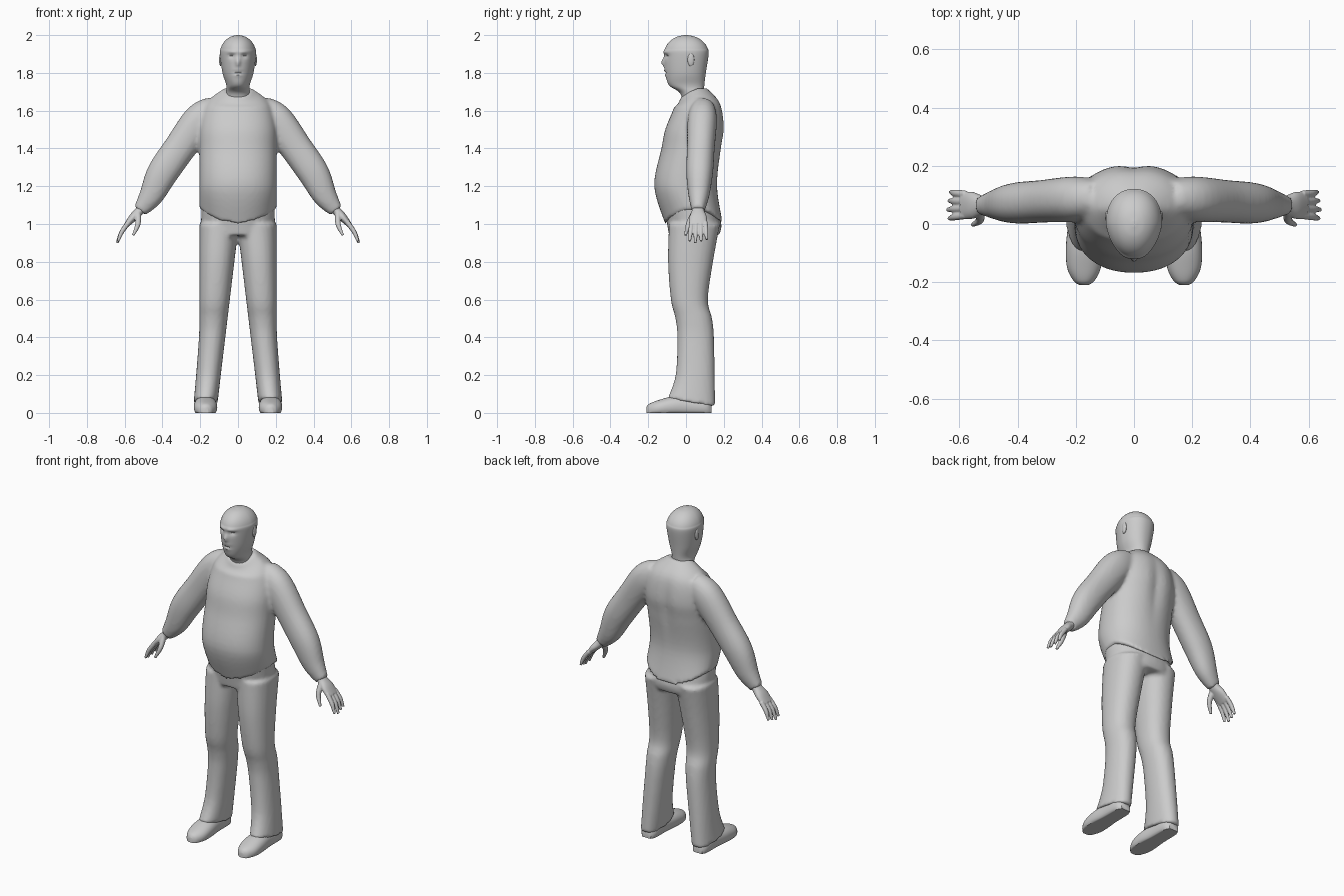
import bpy, bmesh, math
from mathutils import Vector, Matrix

cube = bpy.data.objects.get("Cube")
if cube:
    bpy.data.objects.remove(cube, do_unlink=True)

# One plain material for the whole figure
grey = bpy.data.materials.new("plain_grey")
grey.use_nodes = True
shade = (0.6, 0.6, 0.6, 1)
grey.diffuse_color = shade
grey.node_tree.nodes["Principled BSDF"].inputs["Base Color"].default_value = shade

X, Y, Z = Vector((1, 0, 0)), Vector((0, 1, 0)), Vector((0, 0, 1))


def clip(value):
    return max(0, min(1, value))


def bump(distance, width):
    return math.exp(-(distance / width) ** 2)


def catmull(a, b, c, d, t):
    """Smooth blend from b to c, guided by the neighbours a and d."""
    into, out = (c - a) / 2, (d - b) / 2
    ease = t * t * (3 - 2 * t)
    return b + (c - b) * ease + into * t * (1 - t) ** 2 - out * t * t * (1 - t)


def resample(rows, steps):
    """Smooth curve through all rows."""
    padded = [rows[0], *rows, rows[-1]]
    result = []
    for quad in zip(padded, padded[1:], padded[2:], padded[3:]):
        for step in range(steps):
            result.append([catmull(*values, step / steps) for values in zip(*quad)])
    return result + [list(rows[-1])]


def loft(bm, rows, ref, axis=None, sides=32, steps=6, power=2.2, shape=None, mirror=False):
    """Closed tube through rows of centre x, y, z and two radii."""
    rows = resample(rows, steps)
    centres = [Vector(row[:3]) for row in rows]
    last = len(rows) - 1
    for side in ((1, -1) if mirror else (1,)):
        rings = []
        for i, (*_, wide, deep) in enumerate(rows):
            along = axis or (centres[min(i + 1, last)] - centres[max(i - 1, 0)]).normalized()
            across = along.cross(ref).normalized()
            start = across.cross(along)
            ring = []
            for k in range(sides):
                angle = math.tau * k / sides
                c, s = (math.copysign(abs(v) ** (2 / power), v)
                        for v in (math.cos(angle), math.sin(angle)))
                point = centres[i] + start * (c * wide) + across * (s * deep)
                if shape:
                    shape(point)
                point.x *= side
                ring.append(bm.verts.new(point))
            rings.append(ring)
        for low, high in zip(rings, rings[1:]):
            for k in range(sides):
                bm.faces.new((low[k - 1], low[k], high[k], high[k - 1]))
        bm.faces.new(rings[0])
        bm.faces.new(rings[-1])


def upright(left, right, front, back, height):
    """Loft row from the extents of a level cross-section."""
    return ((left + right) / 2, (front + back) / 2, height, (right - left) / 2, (back - front) / 2)


def finish(bm, name, voxel=0, smooth=0):
    bmesh.ops.recalc_face_normals(bm, faces=bm.faces[:])
    mesh = bpy.data.meshes.new(name)
    bm.to_mesh(mesh)
    bm.free()
    mesh.materials.append(grey)
    obj = bpy.data.objects.new(name, mesh)
    bpy.context.collection.objects.link(obj)
    if voxel:
        blend = obj.modifiers.new("blend", 'REMESH')
        blend.mode = 'VOXEL'
        blend.voxel_size = voxel
        blend.use_smooth_shade = True
        soften = obj.modifiers.new("soften", 'SMOOTH')
        soften.iterations = smooth
    else:
        bpy.ops.object.select_all(action='DESELECT')
        obj.select_set(True)
        bpy.context.view_layer.objects.active = obj
        bpy.ops.object.shade_smooth_by_angle(angle=math.radians(50))


# Shirt: torso with curved hem, dipped collar and spine groove, plus sleeves
def shirt_shape(p):
    if p.y > 0.1:
        p.y -= 0.014 * bump(p.x, 0.035) * bump(p.z - 1.47, 0.16)
    p.z += 2 * p.x ** 2 * clip((1.2 - p.z) / 0.2)
    p.z -= 0.65 * max(0, 0.05 - p.y) * clip((p.z - 1.62) / 0.08)


def shoulder_width(z):
    return 0.205 * math.sqrt(1 - (max(0, z - 1.5) / 0.235) ** 2)


shirt = bmesh.new()
torso = [(1, -0.11, 0.195), (1.2, -0.168, 0.165), (1.4, -0.13, 0.19), (1.5, -0.11, 0.205),
         (1.6, -0.07, 0.195), (1.66, -0.05, 0.17), (1.72, -0.03, 0.11)]
loft(shirt, [upright(-shoulder_width(z), shoulder_width(z), front, back, z)
             for z, front, back in torso], X, Z, sides=48, shape=shirt_shape)
sleeve = [(0.12, 1.61, 0.07), (0.2, 1.55, 0.09), (0.31, 1.4, 0.085), (0.4, 1.27, 0.082),
          (0.46, 1.15, 0.064), (0.52, 1.07, 0.038)]
loft(shirt, [(x, 0.1 - 0.07 * x, z, 0.86 * r, r) for x, z, r in sleeve], Y, mirror=True)
finish(shirt, "shirt", 0.011, 4)


# Trousers: hips and two flared legs with a sloping hem
def hem_shape(p):
    p.z -= 0.17 * p.y * clip((0.2 - p.z) / 0.14)


def leg_row(z, front, back):
    flare = 0.03 * clip((0.5 - z) / 0.4) ** 2
    return upright(0.115 - 0.12 * z, 0.205 + flare, front, back, z)


trousers = bmesh.new()
hips = [(1.13, -0.12, 0.15), (1, -0.1, 0.187), (0.94, -0.09, 0.175)]
loft(trousers, [upright(-0.195, 0.195, front, back, z) for z, front, back in hips],
     X, Z, sides=48)
leg = [(1, -0.09, 0.18), (0.8, -0.095, 0.143), (0.6, -0.08, 0.116), (0.5, -0.056, 0.138),
       (0.4, -0.046, 0.148), (0.2, -0.055, 0.152), (0.06, -0.098, 0.155)]
loft(trousers, [leg_row(*row) for row in leg], X, Z, shape=hem_shape, mirror=True)
finish(trousers, "trousers", 0.011, 3)

# Head and neck: jaw sections under a domed skull, with the face pressed in and out
features = {  # offset from centre, height, width, tallness, push
    "nose": (0, 1.855, 0.013, 0.02, -0.018),
    "brow": (0.03, 1.91, 0.03, 0.01, -0.006),
    "eye": (0.034, 1.89, 0.018, 0.01, 0.012),
    "lips": (0, 1.8, 0.022, 0.02, -0.008),
    "mouth": (0, 1.8, 0.024, 0.005, 0.012),
}


def face_shape(p):
    front = clip(-p.y / 0.06)
    p.x *= 1 - 0.18 * clip(-p.y / 0.12)
    for x, z, width, tall, push in features.values():
        p.y += front * push * bump(abs(p.x) - x, width) * bump(p.z - z, tall)


head = bmesh.new()
skull = [upright(-half, half, front, back, z) for z, half, front, back in (
    (1.6, 0.066, -0.01, 0.1), (1.69, 0.062, -0.03, 0.095), (1.735, 0.062, -0.09, 0.097),
    (1.8, 0.082, -0.108, 0.105))]
for degrees in range(0, 90, 17):
    rise, spread = math.sin(math.radians(degrees)), math.cos(math.radians(degrees))
    skull.append(upright(-0.096 * spread, 0.096 * spread, -0.116 * spread, 0.12 * spread,
                         1.9 + 0.1 * rise))
loft(head, skull, X, Z, sides=96, steps=8, shape=face_shape)
finish(head, "head")

# Ears
ears = bmesh.new()
for side in (1, -1):
    place = Matrix.Translation((0.092 * side, 0.026, 1.87))
    bmesh.ops.create_uvsphere(ears, u_segments=16, v_segments=12, radius=1,
                              matrix=place @ Matrix.Diagonal((0.008, 0.018, 0.035, 1)))
finish(ears, "ears")

# Hands: palm, four fanned fingers and a thumb
hands = bmesh.new()
palm = [(0.5, 1.095, 0.03, 0.022), (0.525, 1.065, 0.034, 0.024),
        (0.555, 1.035, 0.046, 0.022), (0.59, 0.995, 0.047, 0.014)]
loft(hands, [(x, 0.064, z, wide, deep) for x, z, wide, deep in palm], Y, mirror=True)
for finger in range(4):
    root = Vector((0.578, 0.03 + 0.024 * finger, 1.01))
    tip = Vector((0.64, 0.018 + 0.031 * finger, 0.9))
    tip = root.lerp(tip, 1 - 0.08 * abs(finger - 1))
    knuckle = root.lerp(tip, 0.5) + 0.008 * X
    loft(hands, [(*root, 0.013, 0.013), (*knuckle, 0.012, 0.012), (*tip, 0.007, 0.007)],
         Y, sides=12, mirror=True)
loft(hands, [(0.53, 0.045, 1.06, 0.018, 0.016), (0.53, 0.014, 1, 0.014, 0.014),
             (0.555, -0.003, 0.94, 0.007, 0.007)], Y, sides=12, mirror=True)
finish(hands, "hands", 0.004, 1)


# Shoes with flat soles
def sole_shape(p):
    p.z = max(p.z, 0)


shoes = bmesh.new()
shoe = [(0.135, 0.03, 0.05), (0.1, 0.05, 0.08), (0, 0.055, 0.09), (-0.08, 0.062, 0.085),
        (-0.15, 0.058, 0.066), (-0.195, 0.036, 0.048), (-0.21, 0.015, 0.03)]
loft(shoes, [(0.172, y, top / 2 - 0.01, half, top / 2 + 0.01) for y, half, top in shoe],
     X, Y, shape=sole_shape, mirror=True)
finish(shoes, "shoes")
